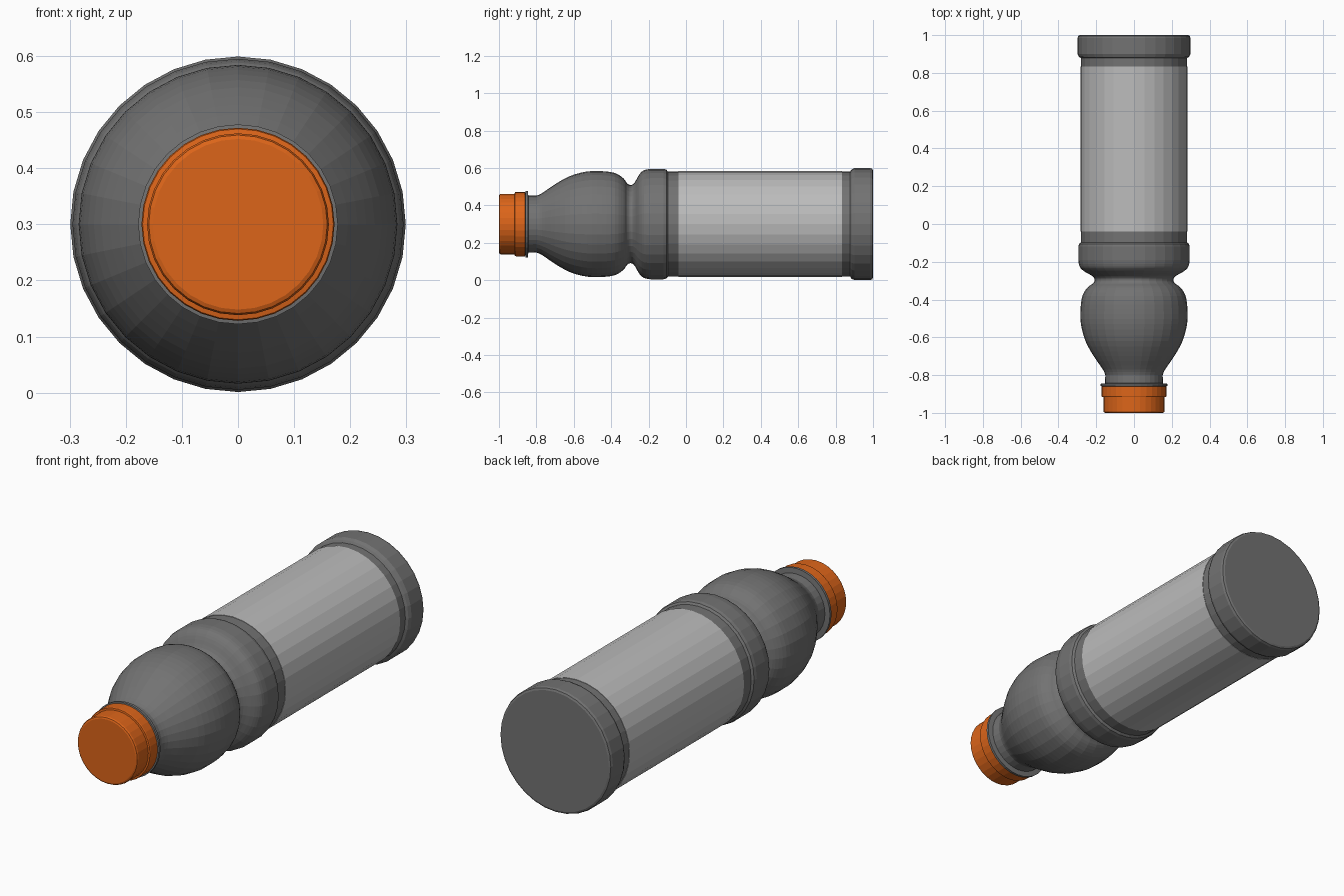
import bpy, bmesh, math

if "Cube" in bpy.data.objects:
    bpy.data.objects.remove(bpy.data.objects["Cube"])

SIDES = 32
AXIS_Z = 0.3


def material(name, rgb):
    m = bpy.data.materials.new(name)
    m.diffuse_color = (*rgb, 1)
    m.use_nodes = True
    m.node_tree.nodes["Principled BSDF"].inputs["Base Color"].default_value = m.diffuse_color
    return m


def smooth_profile(pts, steps=3):
    """Catmull-Rom resampling of (y, radius) points."""
    out = []
    p = [pts[0]] + pts + [pts[-1]]
    for a, b, c, d in zip(p, p[1:], p[2:], p[3:]):
        for k in range(steps):
            t = k / steps
            out.append(tuple(0.5 * (2 * b[i] + (c[i] - a[i]) * t
                             + (2 * a[i] - 5 * b[i] + 4 * c[i] - d[i]) * t * t
                             + (3 * b[i] - a[i] - 3 * c[i] + d[i]) * t ** 3) for i in (0, 1)))
    return out + [pts[-1]]


def lathe(name, profile, mat, caps=True):
    """Revolve (y, radius) points around the bottle's long axis."""
    bm = bmesh.new()
    rings = [[bm.verts.new((r * math.sin(2 * math.pi * i / SIDES), y,
                            AXIS_Z + r * math.cos(2 * math.pi * i / SIDES)))
              for i in range(SIDES)] for y, r in profile]
    for a, b in zip(rings, rings[1:]):
        for i in range(SIDES):
            j = (i + 1) % SIDES
            bm.faces.new((a[i], a[j], b[j], b[i]))
    if caps:
        bm.faces.new(rings[0])
        bm.faces.new(rings[-1])
    bmesh.ops.recalc_face_normals(bm, faces=bm.faces)
    mesh = bpy.data.meshes.new(name)
    bm.to_mesh(mesh)
    bm.free()
    mesh.materials.append(mat)
    ob = bpy.data.objects.new(name, mesh)
    bpy.context.collection.objects.link(ob)
    return ob


grey = material("bottle_grey", (0.17, 0.17, 0.17))
light = material("label_grey", (0.5, 0.5, 0.5))
orange = material("cap_orange", (0.72, 0.13, 0.01))

# Bottle: neck, bulb, waist groove, shoulder band, straight body, base band
neck = [(-0.86, 0.165), (-0.858, 0.178), (-0.846, 0.178), (-0.843, 0.153)]
bulb = smooth_profile([(-0.80, 0.152), (-0.77, 0.165), (-0.70, 0.213), (-0.62, 0.257),
                       (-0.53, 0.281), (-0.45, 0.283), (-0.38, 0.273), (-0.335, 0.245),
                       (-0.315, 0.218), (-0.295, 0.209), (-0.275, 0.222), (-0.25, 0.265),
                       (-0.225, 0.288), (-0.19, 0.295)])
body = [(-0.12, 0.295), (-0.105, 0.291), (-0.097, 0.281), (0.878, 0.281),
        (0.885, 0.292), (0.90, 0.299), (0.985, 0.299), (0.996, 0.295), (1.0, 0.286)]
lathe("bottle", neck + bulb + body, grey)

# Label sleeve wrapped around the straight body
lathe("label", [(-0.04, 0.281), (-0.04, 0.283), (0.835, 0.283), (0.835, 0.281)], light, caps=False)

# Screw cap and its tamper ring
lathe("screw_cap", [(-1.0, 0.152), (-0.997, 0.159), (-0.99, 0.162), (-0.915, 0.162)], orange)
lathe("cap_ring", [(-0.917, 0.160), (-0.915, 0.170), (-0.91, 0.172), (-0.86, 0.172)], orange)
